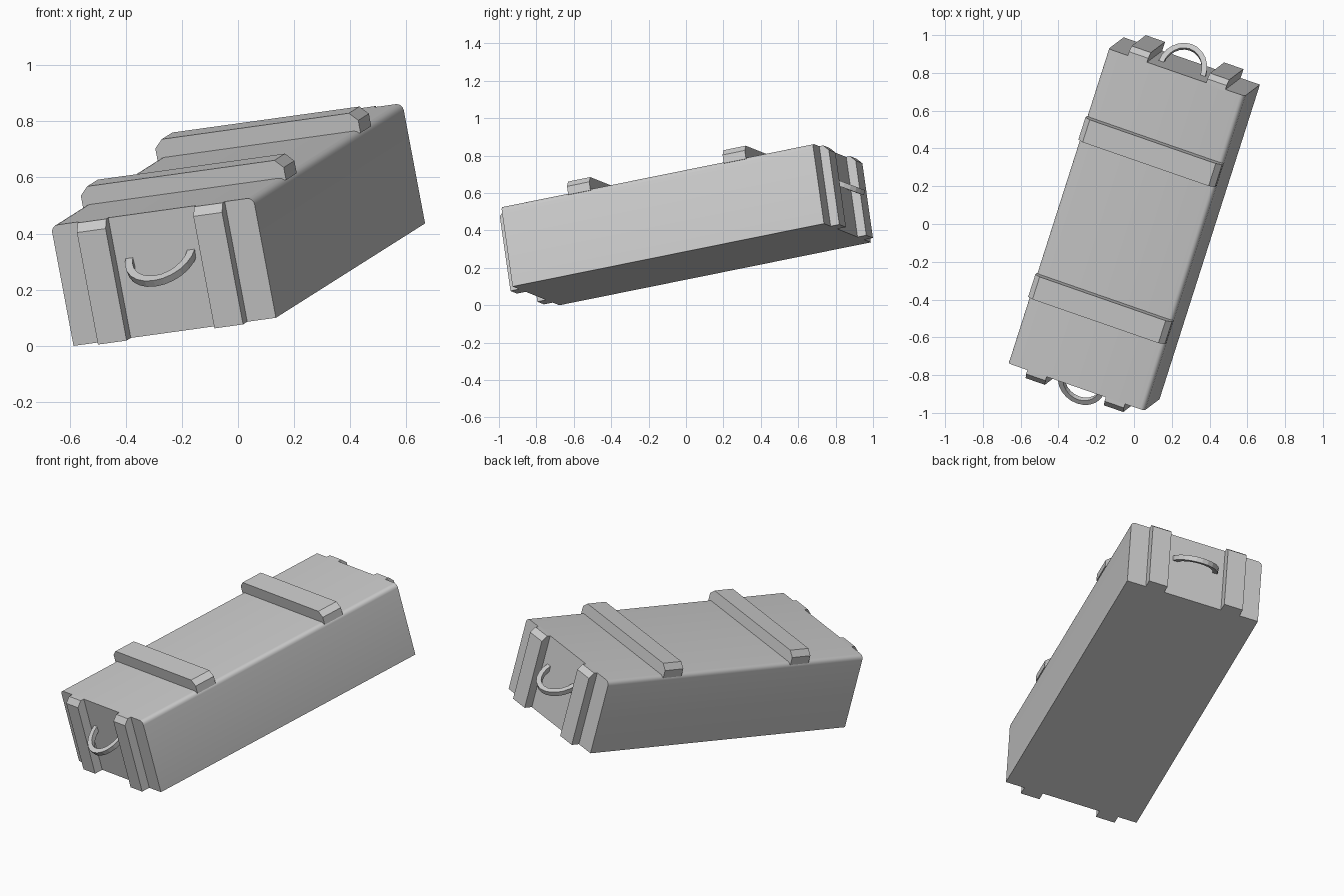
import bpy, bmesh
from math import sin, cos, pi, radians
from mathutils import Vector, Matrix

if "Cube" in bpy.data.objects:
    bpy.data.objects.remove(bpy.data.objects["Cube"])

# Tilted crate frame: x = width, y = length, z = lid normal
X = Vector((0.936, -0.325, 0.130)).normalized()
Y = Vector((0.292, 0.938, 0.188))
Y = (Y - X * Y.dot(X)).normalized()
Z = X.cross(Y)
FRAME = Matrix.Translation((0, 0, 0.432)) @ Matrix((X, Y, Z)).transposed().to_4x4()
W, L, H = 0.385, 0.89, 0.22   # half sizes of the body


def make(name, rings, mirror=(False, False, False)):
    """Skin a row of matching closed sections, cap the ends, mirror about the crate centre."""
    bm = bmesh.new()
    loops = [[bm.verts.new(p) for p in ring] for ring in rings]
    for a, b in zip(loops, loops[1:]):
        n = len(a)
        for i in range(n):
            j = (i + 1) % n
            bm.faces.new((a[i], a[j], b[j], b[i]))
    bm.faces.new(loops[0])
    bm.faces.new(loops[-1])
    bmesh.ops.recalc_face_normals(bm, faces=bm.faces)
    mesh = bpy.data.meshes.new(name)
    bm.to_mesh(mesh)
    bm.free()
    ob = bpy.data.objects.new(name, mesh)
    bpy.context.collection.objects.link(ob)
    ob.matrix_world = FRAME
    if any(mirror):
        mod = ob.modifiers.new("mirror", "MIRROR")
        mod.use_axis = mirror
        mod.use_mirror_merge = False
    return ob


# Body: section with rounded upper long edges
r, steps = 0.025, 4
section = [(-W, -H), (W, -H)]
for cx, start in ((W - r, 0), (-W + r, pi / 2)):
    for i in range(steps + 1):
        t = start + i * pi / 2 / steps
        section.append((cx + r * cos(t), H - r + r * sin(t)))
body = make("crate_body", [[(x, y, z) for x, z in section] for y in (-L, L)])
bpy.context.view_layer.objects.active = body
body.select_set(True)
bpy.ops.object.shade_smooth_by_angle(angle=radians(35))

# Lid battens: across the top, chamfered at both ends
hw, h, c = 0.386, 0.066, 0.03
lid = [(-hw, H - 0.01), (hw, H - 0.01), (hw, H + h - c), (hw - c, H + h),
       (-hw + c, H + h), (-hw, H + h - c)]
make("lid_battens", [[(x, y, z) for x, z in lid] for y in (0.381, 0.508)],
     (False, True, False))

# End battens: upright on both ends, chamfered at the top
end = [(-L + 0.01, -H), (-L - 0.05, -H), (-L - 0.05, 0.19),
       (-L - 0.022, H), (-L + 0.01, H)]
make("end_battens", [[(x, y, z) for y, z in end] for x in (0.167, 0.276)],
     (True, True, False))

# Handles: drooping half rings of square section on both ends
tilt = radians(30)
out = Vector((0, -cos(tilt), -sin(tilt)))
up = Vector((0, -sin(tilt), cos(tilt)))
base = Vector((0, -L + 0.01, 0.055))
t_half = 0.014
rings = []
for i in range(13):
    t = pi * i / 12
    ring = []
    for dr, dn in ((-1, -1), (1, -1), (1, 1), (-1, 1)):
        ring.append(base + Vector((1, 0, 0)) * cos(t) * (0.118 + dr * t_half)
                    + out * sin(t) * (0.136 + dr * t_half) + up * dn * t_half)
    rings.append(ring)
make("end_handles", rings, (False, True, False))
